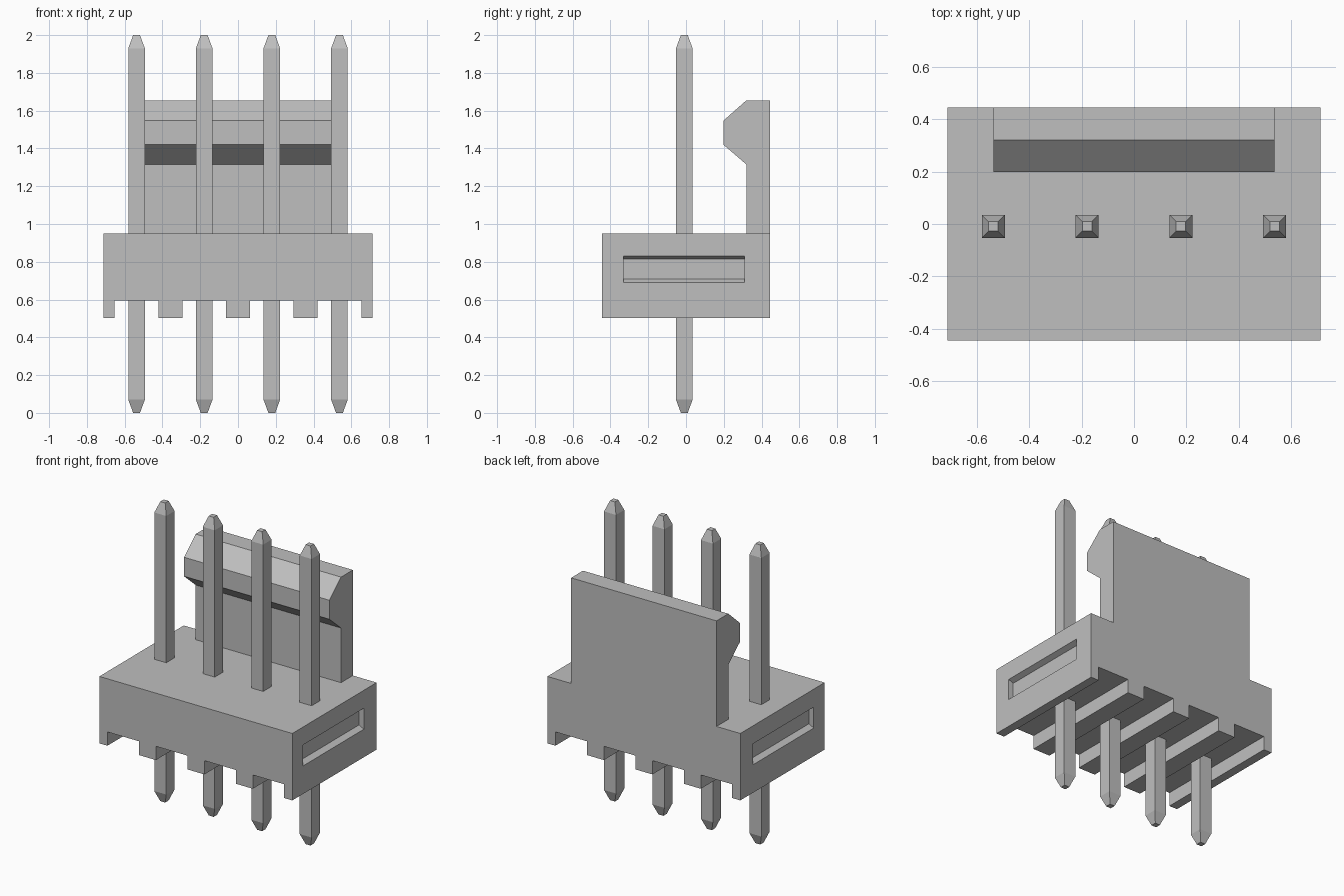
import bpy, bmesh
from mathutils import Vector

cube = bpy.data.objects.get("Cube")
if cube:
    bpy.data.objects.remove(cube, do_unlink=True)

grey = bpy.data.materials.new("light grey")
grey.use_nodes = True
COLOUR = (0.52, 0.52, 0.52, 1.0)
grey.diffuse_color = COLOUR
grey.node_tree.nodes["Principled BSDF"].inputs["Base Color"].default_value = COLOUR

PITCH = 0.358                       # distance between pins
PIN_X = [(i - 1.5) * PITCH for i in range(4)]
HALF_X, HALF_Y = 0.7125, 0.445      # housing half sizes
Z_BOTTOM, Z_GROOVE, Z_TOP = 0.503, 0.595, 0.95


def finish(name, bm):
    bmesh.ops.recalc_face_normals(bm, faces=bm.faces)
    mesh = bpy.data.meshes.new(name)
    bm.to_mesh(mesh)
    bm.free()
    mesh.materials.append(grey)
    obj = bpy.data.objects.new(name, mesh)
    bpy.context.collection.objects.link(obj)
    return obj


def extrude_profile(name, points, direction):
    """Extrude a closed outline along a vector."""
    bm = bmesh.new()
    face = bm.faces.new([bm.verts.new(p) for p in points])
    new = bmesh.ops.extrude_face_region(bm, geom=[face], use_keep_orig=True)
    verts = [g for g in new["geom"] if isinstance(g, bmesh.types.BMVert)]
    bmesh.ops.translate(bm, verts=verts, vec=Vector(direction))
    return finish(name, bm)


def loft(name, rings):
    """Join rectangular rings into a closed solid."""
    bm = bmesh.new()
    loops = [[bm.verts.new(p) for p in ring] for ring in rings]
    for a, b in zip(loops, loops[1:]):
        for i in range(4):
            j = (i + 1) % 4
            bm.faces.new((a[i], a[j], b[j], b[i]))
    bm.faces.new(loops[0][::-1])
    bm.faces.new(loops[-1])
    return finish(name, bm)


# Housing with a groove under every pin
outline = [(HALF_X, Z_TOP), (-HALF_X, Z_TOP), (-HALF_X, Z_BOTTOM)]
for x in PIN_X:
    l, r = x - 0.116, x + 0.116
    outline += [(l, Z_BOTTOM), (l, Z_GROOVE), (r, Z_GROOVE), (r, Z_BOTTOM)]
outline.append((HALF_X, Z_BOTTOM))
housing = extrude_profile("housing", [(x, -HALF_Y, z) for x, z in outline],
                          (0, 2 * HALF_Y, 0))


# Shallow tapered slot in each end of the housing
def slot_ring(x, z0, z1):
    return [(x, -0.33, z0), (x, 0.31, z0), (x, 0.31, z1), (x, -0.33, z1)]


for side, label in ((1, "left"), (-1, "right")):
    cutter = loft(label + "_slot_cutter", [
        slot_ring(side * (HALF_X - 0.035), 0.71, 0.815),
        slot_ring(side * HALF_X, 0.69, 0.83),
        slot_ring(side * (HALF_X + 0.05), 0.69, 0.83)])
    cutter.hide_render = True
    cutter.hide_set(True)
    cut = housing.modifiers.new(label + "_slot", "BOOLEAN")
    cut.operation = "DIFFERENCE"
    cut.solver = "EXACT"
    cut.object = cutter

# Bake the slots in and drop the cutters
bpy.context.view_layer.update()
graph = bpy.context.evaluated_depsgraph_get()
baked = bpy.data.meshes.new_from_object(housing.evaluated_get(graph))
housing.modifiers.clear()
housing.data = baked
for label in ("left", "right"):
    bpy.data.objects.remove(bpy.data.objects[label + "_slot_cutter"], do_unlink=True)

# Hooked locking wall at the back
hook = [(HALF_Y, Z_TOP), (0.32, Z_TOP), (0.32, 1.315), (0.198, 1.42),
        (0.198, 1.547), (0.32, 1.655), (HALF_Y, 1.655)]
extrude_profile("locking_wall", [(-0.537, y, z) for y, z in hook], (1.074, 0, 0))

# Square pins with tapered tips
PIN_Y = -0.009
for n, x in enumerate(PIN_X, 1):
    rings = []
    for z, h in ((0, 0.018), (0.07, 0.044), (1.93, 0.044), (2.0, 0.018)):
        rings.append([(x + sx * h, PIN_Y + sy * h, z)
                      for sx, sy in ((-1, -1), (1, -1), (1, 1), (-1, 1))])
    loft("pin_%d" % n, rings)
